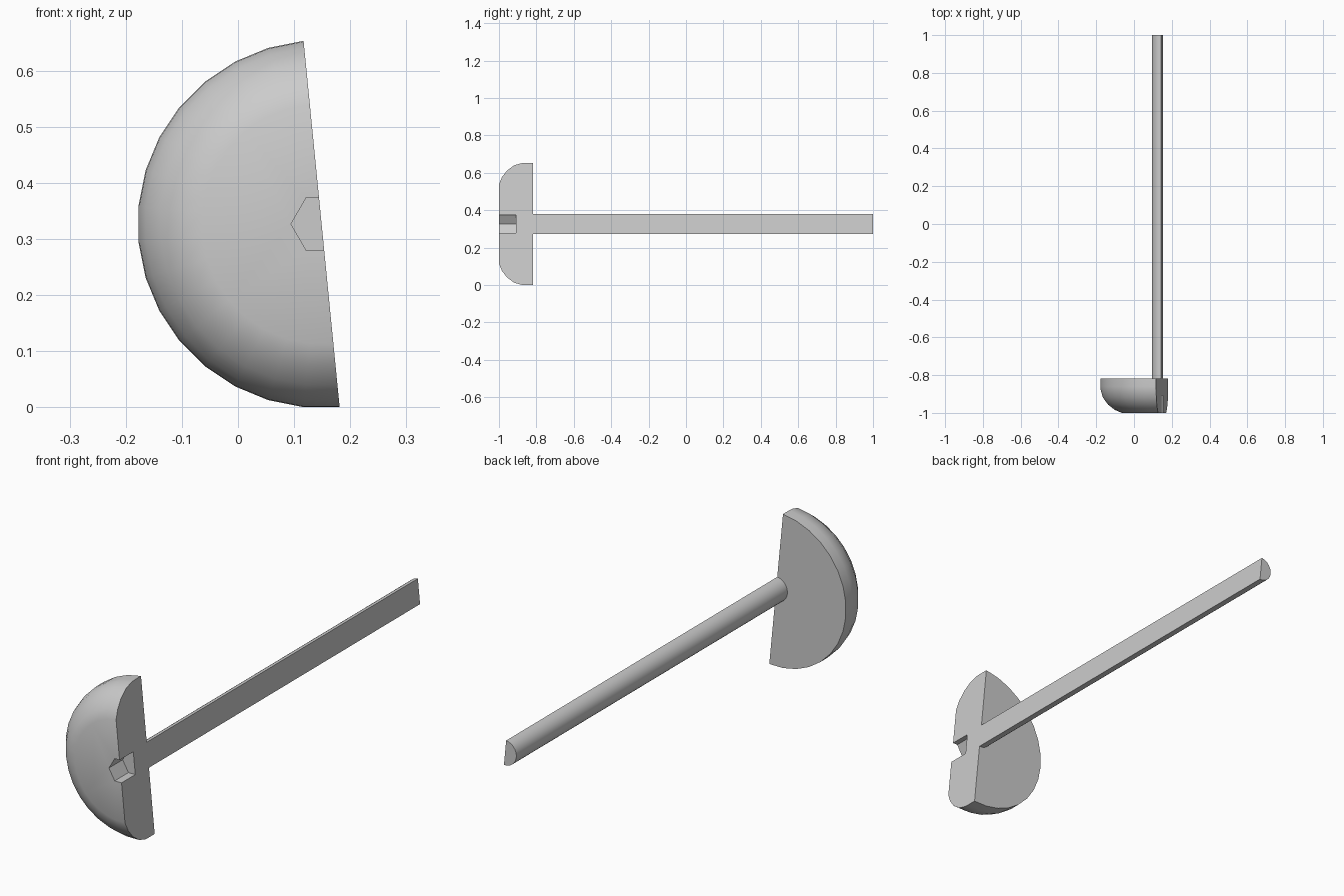
import bpy, bmesh
from math import cos, sin, pi, radians

if "Cube" in bpy.data.objects:
    bpy.data.objects.remove(bpy.data.objects["Cube"])

CX, CZ = 0.149, 0.3265          # axis of the fastener, runs along y
SEGS = 16                       # half of a 32-sided lathe
START = radians(95.625)         # tilt of the section plane


def point(r, y, a):
    return (CX + r * cos(a), y, CZ + r * sin(a))


def mesh_object(name, bm):
    bmesh.ops.recalc_face_normals(bm, faces=bm.faces)
    mesh = bpy.data.meshes.new(name)
    bm.to_mesh(mesh)
    bm.free()
    obj = bpy.data.objects.new(name, mesh)
    bpy.context.collection.objects.link(obj)
    return obj


# Half-lathed bolt: domed head and long round shaft, (radius, y) from front to back
profile = [(0, -1), (0.214, -1), (0.252, -0.984), (0.288, -0.956), (0.315, -0.919),
           (0.3265, -0.88), (0.328, -0.86), (0.328, -0.817), (0.053, -0.817), (0.053, 1), (0, 1)]
bm = bmesh.new()
front = bm.verts.new(point(0, -1, 0))
back = bm.verts.new(point(0, 1, 0))
rings = []
for i in range(SEGS + 1):
    a = START + pi * i / SEGS
    rings.append([front] + [bm.verts.new(point(r, y, a)) for r, y in profile[1:-1]] + [back])
for p, q in zip(rings, rings[1:]):
    for j in range(1, len(p) - 2):
        bm.faces.new((p[j], p[j + 1], q[j + 1], q[j]))
# Flat front, flat shaft end and the section face
bm.faces.new([r[1] for r in rings])
bm.faces.new([r[-2] for r in rings])
front_back = rings[0][1:-1] + rings[-1][-2:0:-1]
bm.faces.new(front_back)
bmesh.ops.delete(bm, geom=[front, back], context='VERTS')
bolt = mesh_object("half_bolt", bm)

# Hexagonal socket cutter
bm = bmesh.new()
loops = [[bm.verts.new(point(0.0545, y, k * pi / 3)) for k in range(6)] for y in (-1.1, -0.908)]
bm.faces.new(loops[0])
bm.faces.new(loops[1])
for k in range(6):
    n = (k + 1) % 6
    bm.faces.new((loops[0][k], loops[0][n], loops[1][n], loops[1][k]))
cutter = mesh_object("socket_cutter", bm)
cutter.hide_render = True

# Cut the socket, then drop the helper
bpy.context.view_layer.objects.active = bolt
bolt.select_set(True)
cutter.select_set(False)
mod = bolt.modifiers.new("socket", 'BOOLEAN')
mod.operation = 'DIFFERENCE'
mod.solver = 'EXACT'
mod.object = cutter
bpy.ops.object.modifier_apply(modifier=mod.name)
bpy.data.objects.remove(cutter)

bpy.ops.object.shade_smooth_by_angle(angle=radians(30))
